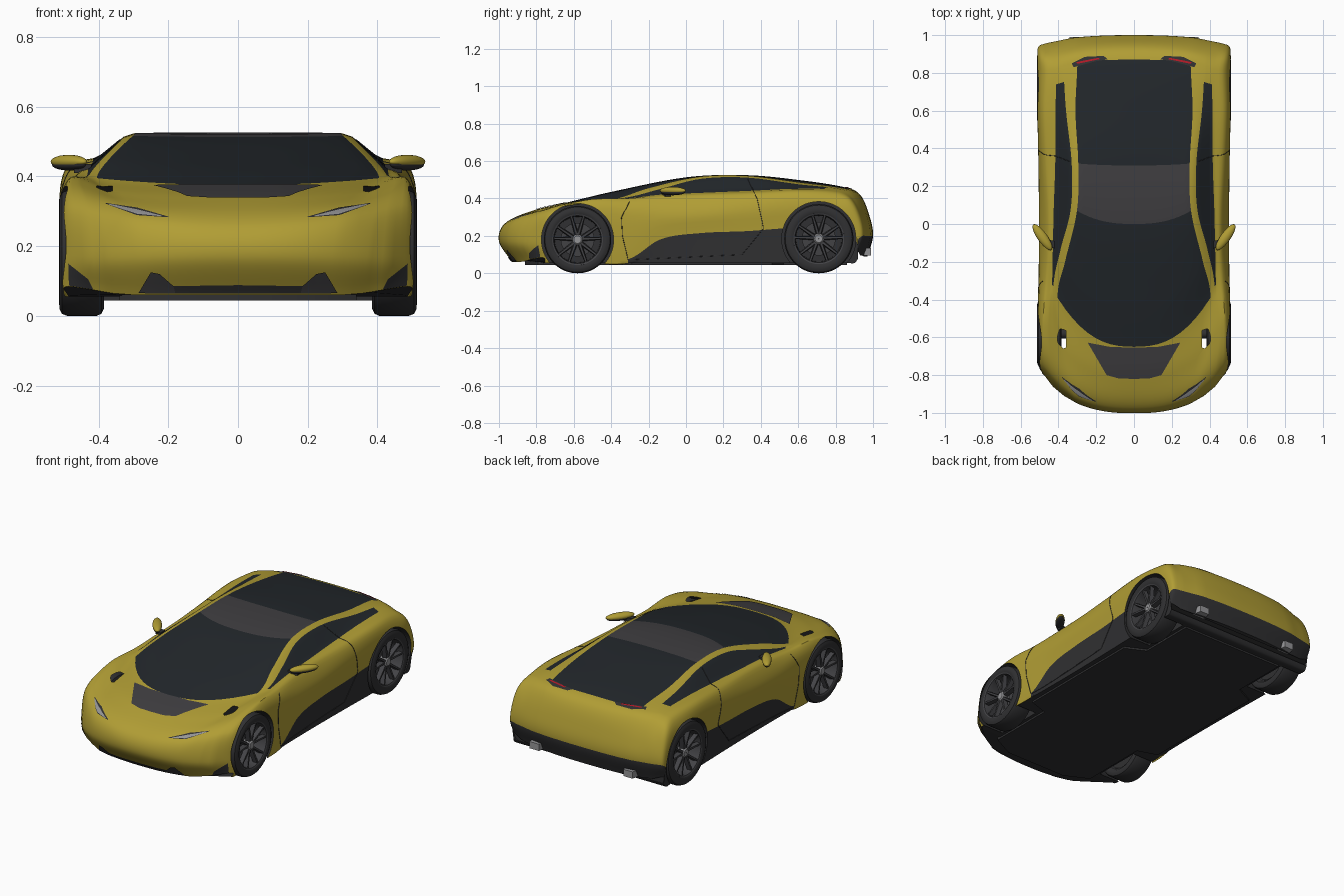
import bpy, bmesh, math
from mathutils import Vector as V
from mathutils.bvhtree import BVHTree

if "Cube" in bpy.data.objects:
    bpy.data.objects.remove(bpy.data.objects["Cube"])


def material(name, r, g, b):
    m = bpy.data.materials.new(name)
    m.diffuse_color = (r, g, b, 1)
    m.use_nodes = True
    m.node_tree.nodes["Principled BSDF"].inputs["Base Color"].default_value = m.diffuse_color
    return m


DARK = material("dark_trim", .03, .03, .032)
PAINT = material("yellow_paint", .44, .34, .035)
GLASS = material("tinted_glass", .016, .02, .024)
ROOF = material("roof_grey", .05, .048, .052)
METAL = material("metal", .3, .3, .31)
RIM = material("rim_dark", .055, .055, .06)
RED = material("red_lamp", .45, .01, .02)


def make(name, verts, faces, mats, idx=None, angle=35):
    me = bpy.data.meshes.new(name)
    me.from_pydata([tuple(v) for v in verts], [], faces)
    for m in mats:
        me.materials.append(m)
    if idx:
        me.polygons.foreach_set("material_index", idx)
    bm = bmesh.new()
    bm.from_mesh(me)
    bmesh.ops.recalc_face_normals(bm, faces=bm.faces)
    bm.to_mesh(me)
    bm.free()
    ob = bpy.data.objects.new(name, me)
    bpy.context.collection.objects.link(ob)
    smooth(ob, angle)
    return ob


def smooth(ob, angle=35):
    bpy.ops.object.select_all(action='DESELECT')
    bpy.context.view_layer.objects.active = ob
    ob.select_set(True)
    bpy.ops.object.shade_smooth_by_angle(angle=math.radians(angle))


# Body feature lines, front lip -> nose -> bonnet -> roof -> tail -> rear lip
A = [(0, -.93, .06), (0, -1, .17), (0, -.97, .265), (0, -.82, .335), (0, -.65, .375), (0, -.40, .435), (0, 0, .513),
     (0, .31, .525), (0, .6, .499), (0, .87, .455), (0, .935, .415), (0, .98, .31), (0, 1, .2), (0, .97, .09)]
B = [(.30, -.89, .06), (.30, -.95, .17), (.32, -.90, .29), (.37, -.68, .352), (.405, -.39, .395), (.365, -.20, .455),
     (.302, .07, .516), (.295, .32, .522), (.31, .6, .487), (.30, .86, .45), (.31, .915, .415), (.32, .965, .31),
     (.33, .985, .2), (.33, .95, .09)]
C = [(.36, -.86, .065), (.37, -.91, .17), (.39, -.84, .302), (.42, -.60, .375), (.427, -.33, .403), (.39, -.14, .45),
     (.335, .08, .505), (.33, .32, .512), (.36, .6, .476), (.375, .84, .447), (.38, .90, .41), (.39, .95, .31),
     (.40, .97, .2), (.40, .94, .095)]
D = [(.42, -.83, .075), (.43, -.86, .17), (.44, -.79, .315), (.46, -.55, .39), (.435, -.32, .400), (.43, -.14, .42),
     (.425, .08, .43), (.417, .32, .44), (.415, .6, .452), (.415, .82, .443), (.43, .885, .405), (.44, .94, .31),
     (.45, .96, .2), (.44, .93, .10)]
E = [(.485, -.775, .085), (.49, -.78, .17), (.495, -.73, .315), (.49, -.52, .385), (.475, -.31, .392),
     (.467, -.14, .40), (.465, .08, .41), (.475, .32, .42), (.485, .6, .435), (.48, .81, .42), (.49, .88, .385),
     (.498, .925, .30), (.50, .945, .2), (.49, .92, .12)]
F = [(.50, -.755, .078), (.507, -.75, .13), (.51, -.70, .25), (.511, -.51, .31), (.505, -.31, .31), (.502, -.14, .31),
     (.502, .08, .32), (.505, .32, .34), (.511, .6, .36), (.512, .8, .34), (.512, .86, .32), (.512, .90, .26),
     (.51, .92, .18), (.50, .91, .11)]
SKIRT = [.068, .08, .075, .072, .075, .18, .215, .225, .24, .2, .2, .19, .14, .095]
S = [(f[0] - .006, f[1], z) for f, z in zip(F, SKIRT)]
G = [(f[0] - .014, f[1], .055 if i < 12 else .08) for i, f in enumerate(F)]
LINES = [[V(p) for p in L] for L in (A, B, C, D, E, F, S, G)]
KNOT = [0]
for i in range(1, len(A)):
    KNOT.append(KNOT[-1] + max(.08, ((LINES[0][i] - LINES[0][i-1]).length + (LINES[4][i] - LINES[4][i-1]).length) / 2))


def spline(P, T, i, t):
    # Hermite interpolation with non-uniform knots
    def tan(k):
        a, b = max(k - 1, 0), min(k + 1, len(P) - 1)
        return (P[b] - P[a]) / (T[b] - T[a])
    h = T[i+1] - T[i]
    return (P[i] * (2*t**3 - 3*t*t + 1) + tan(i) * h * (t**3 - 2*t*t + t)
            + P[i+1] * (3*t*t - 2*t**3) + tan(i+1) * h * (t**3 - t*t))


def half_row(i, t):
    a, b, c, d, e, f, s, g = [spline(L, KNOT, i, t) for L in LINES]
    out = [(V((b.x*k/10, a.y + (b.y-a.y)*(k/10)**2.5, a.z + (b.z-a.z)*(k/10)**2)), 'top') for k in range(10)]
    out += [(b.lerp(c, k/2), 'pillar') for k in range(2)]
    out += [(c.lerp(d, k/4), 'window') for k in range(4)]
    P, T = [d, e, f, s, g], [0, 1, 2, 3, 3.8]
    for k in range(4):
        out += [(spline(P, T, k, q/4), 'skirt' if k == 3 else 'side') for q in range(4)]
    out += [(V((g.x*(1-k/4), g.y, g.z)), 'floor') for k in range(5)]
    return out


N = 8
verts, faces, idx, rows = [], [], [], []
us = [(i, k/N) for i in range(len(A)-1) for k in range(N)] + [(len(A)-2, 1)]
for i, t in us:
    h = half_row(i, t)
    pts = [p for p, _ in h]
    ring = pts + [V((-p.x, p.y, p.z)) for p in pts[-2:0:-1]]
    tags = [g for _, g in h[:-1]]
    tags = tags + tags[::-1]
    rows.append(len(verts))
    verts += ring
R = len(ring)
for r in range(len(us) - 1):
    u = us[r][0] + us[r][1]
    for j in range(R):
        a, b, k = rows[r], rows[r+1], (j + 1) % R
        faces.append((a+j, a+k, b+k, b+j))
        tag, m = tags[j], 1
        if tag == 'floor' or u >= 12 or (tag == 'skirt' and u >= 4):
            m = 0
        elif tag == 'top' and 4 <= u < 9:
            m = 3 if 6 <= u < 7 else 2
        elif tag == 'window' and 4 <= u < 8.6:
            m = 2
        idx.append(m)
faces += [tuple(range(R)), tuple(range(rows[-1], rows[-1] + R))]
idx += [0, 0]
body = make("body_shell", verts, faces, [DARK, PAINT, GLASS, ROOF], idx)
bvh = BVHTree.FromPolygons(verts, faces)

# Wheel arches cut out of the body
AXLES = [("front", -.58, .18), ("rear", .71, .185)]
for label, y, r in AXLES:
    for s in (1, -1):
        bpy.ops.mesh.primitive_cylinder_add(vertices=64, radius=r + .013, depth=.3, location=(s*.51, y, r),
                                            rotation=(0, math.pi/2, 0))
        cut = bpy.context.object
        cut.hide_render = True
        cut.data.materials.append(DARK)
        mod = body.modifiers.new("arch", 'BOOLEAN')
        mod.operation, mod.solver, mod.object = 'DIFFERENCE', 'EXACT', cut
        bpy.context.view_layer.objects.active = body
        bpy.ops.object.modifier_apply(modifier=mod.name)
        bpy.data.objects.remove(cut)
smooth(body, 32)

RAYS = {'front': (lambda p: V((p[0], -2, p[1])), V((0, 1, 0))), 'rear': (lambda p: V((p[0], 2, p[1])), V((0, -1, 0))),
        'top': (lambda p: V((p[0], p[1], 2)), V((0, 0, -1))), 'side': (lambda p: V((2, p[0], p[1])), V((-1, 0, 0)))}


def project(p, view, off):
    org, d = RAYS[view][0](p), RAYS[view][1]
    hit = bvh.ray_cast(org, d)[0] or bvh.find_nearest(org)[0]
    return hit - d * off


def along(poly, t):
    f = t * (len(poly) - 1)
    i = min(int(f), len(poly) - 2)
    return V(poly[i]).lerp(V(poly[i+1]), f - i)


def patch(name, a, b, view, mat, off=.004, n=12, m=4):
    # panel ruled between two outlines, projected on the body, both sides
    vs, fs = [], []
    for s in (1, -1):
        o = len(vs)
        for i in range(n + 1):
            for j in range(m + 1):
                p = project(along(a, i/n).lerp(along(b, i/n), j/m), view, off)
                vs.append((s*p.x, p.y, p.z))
        fs += [(o+i*(m+1)+j, o+i*(m+1)+j+1, o+(i+1)*(m+1)+j+1, o+(i+1)*(m+1)+j) for i in range(n) for j in range(m)]
    return make(name, vs, fs, [mat])


# Panels and lamps lying on the skin
patch("bonnet_panel", [(0, -.82), (.08, -.818), (.145, -.80)], [(0, -.655), (.13, -.65), (.245, -.628)], 'top', ROOF)
patch("headlight_surround", [(.2, .283), (.29, .289), (.38, .322)], [(.2, .285), (.29, .311), (.38, .324)], 'front', DARK)
patch("headlight", [(.22, .286), (.29, .293), (.37, .319)], [(.22, .288), (.29, .306), (.37, .322)], 'front', METAL, .007)
patch("lower_grille", [(0, .064), (.27, .064)], [(0, .088), (.2, .085)], 'front', DARK)
patch("front_fang", [(.18, .066), (.22, .066), (.285, .066)], [(.185, .085), (.225, .12), (.25, .125)], 'front', ROOF, .008)
patch("front_corner_trim", [(.415, .075), (.485, .087)], [(.43, .105), (.487, .15)], 'front', DARK)
patch("tail_lamp_surround", [(.14, .872), (.2, .862), (.32, .83)], [(.16, .89), (.26, .885), (.33, .85)], 'top', DARK)
patch("tail_lamp", [(.18, .873), (.30, .848)], [(.19, .88), (.305, .857)], 'top', RED, .008)


# Door seams
def seam(name, pts):
    cu = bpy.data.curves.new(name, 'CURVE')
    cu.dimensions, cu.bevel_depth, cu.bevel_resolution = '3D', .0018, 1
    cu.materials.append(DARK)
    for s in (1, -1):
        sp = cu.splines.new('POLY')
        sp.points.add(40)
        for k in range(41):
            p = project(along(pts, k/40), 'side', .0005)
            sp.points[k].co = (s*p.x, p.y, p.z, 1)
    bpy.context.collection.objects.link(bpy.data.objects.new(name, cu))


seam("door_front_seam", [(-.31, .075), (-.34, .2), (-.345, .3), (-.30, .385)])
seam("door_rear_seam", [(.33, .505), (.38, .4), (.415, .24), (.30, .10)])
seam("door_lower_seam", [(-.30, .072), (.30, .10)])


# Wheels
def lathe(name, prof, mat, s, y, z, n=64, closed=False):
    m = len(prof)
    vs = [(s*x, y + r*math.cos(2*math.pi*k/n), z + r*math.sin(2*math.pi*k/n)) for k in range(n) for x, r in prof]
    fs = [(k*m+j, k*m+(j+1) % m, (k+1) % n*m+(j+1) % m, (k+1) % n*m+j)
          for k in range(n) for j in range(m if closed else m-1)]
    return make(name, vs, fs, [mat])


for label, y, r in AXLES:
    for s, side in ((1, "right"), (-1, "left")):
        nm = label + "_" + side
        lathe(nm + "_tyre", [(.40, .13), (.387, .145), (.385, r-.02), (.392, r-.006), (.405, r), (.49, r), (.505, r-.006),
                             (.512, r-.02), (.513, .145), (.507, .132)], DARK, s, y, r, closed=True)
        lathe(nm + "_rim", [(.40, .129), (.41, .122), (.49, .124), (.506, .128), (.509, .136), (.50, .138), (.40, .138)],
              RIM, s, y, r, closed=True)
        lathe(nm + "_inner_disc", [(.41, .001), (.41, .123)], DARK, s, y, r)
        lathe(nm + "_brake_disc", [(.435, .001), (.455, .001), (.455, .09), (.435, .09)], RIM, s, y, r)
        lathe(nm + "_hub", [(.43, .03), (.492, .028), (.499, .02), (.499, .001)], METAL, s, y, r, n=24)
        vs, fs = [], []
        for k in range(5):      # five forked spokes
            for q in (-.26, .26):
                a0 = math.pi/2 + k*2*math.pi/5
                for rad, ang, w, x0, x1 in ((.02, a0+q*.5, .009, .465, .493), (.127, a0+q, .0065, .48, .504)):
                    c, t = V((math.cos(ang), math.sin(ang))) * rad, V((-math.sin(a0+q), math.cos(a0+q))) * w
                    for x, g in ((x0, -1.3), (x0, 1.3), (x1, .7), (x1, -.7)):
                        vs.append((s*x, y + c.x + t.x*g, r + c.y + t.y*g))
                o = len(vs) - 8
                fs += [(o+j, o+(j+1) % 4, o+4+(j+1) % 4, o+4+j) for j in range(4)] + [(o, o+1, o+2, o+3),
                                                                                    (o+4, o+5, o+6, o+7)]
        make(nm + "_spokes", vs, fs, [RIM])
    lathe(label + "_axle", [(-.42, .025), (.42, .025)], DARK, 1, y, r, n=16)


# Floor pan and exhausts
def prism(name, pts, z0, z1, mat):
    n = len(pts)
    return make(name, [(x, y, z) for z in (z0, z1) for x, y in pts],
                [tuple(range(n)), tuple(range(n, 2*n))] + [(i, (i+1) % n, n+(i+1) % n, n+i) for i in range(n)], [mat])


pan = [(.2, -.86), (.34, -.79), (.34, -.38), (.46, -.34), (.46, .46), (.34, .52), (.34, .86)]
prism("floor_pan", pan + [(-x, y) for x, y in pan[::-1]], .044, .08, DARK)
for s, side in ((1, "right"), (-1, "left")):
    prism(side + "_exhaust", [(s*.27, .93), (s*.35, .93), (s*.34, .99), (s*.28, .99)], .095, .135, METAL)

    # Door mirrors: painted cap, dark lower shell, stalk
    for part, dz, sc, mat in (("cap", .442, (.026, .083, .02), PAINT), ("shell", .434, (.024, .078, .017), DARK)):
        bpy.ops.mesh.primitive_uv_sphere_add(segments=24, ring_count=12, radius=1, location=(s*.485, -.07, dz),
                                             rotation=(0, 0, -s*.62))
        ob = bpy.context.object
        ob.name, ob.scale = f"{side}_mirror_{part}", sc
        ob.data.materials.append(mat)
        smooth(ob, 40)
    st = prism(side + "_mirror_stalk", [(s*.42, -.13), (s*.47, -.11), (s*.47, -.08), (s*.42, -.09)], .41, .435, DARK)
